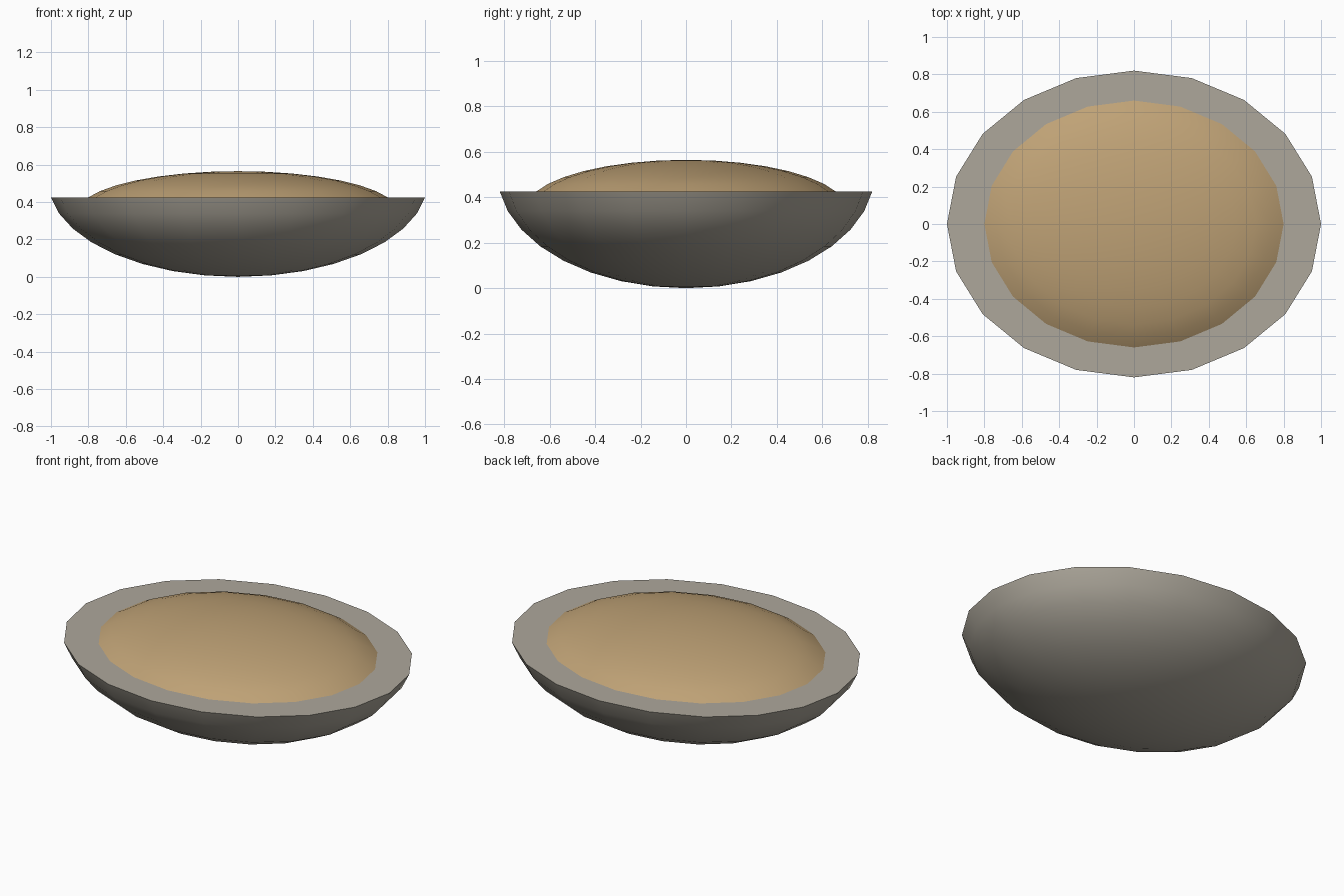
import bpy, bmesh
from math import sin, cos, pi, radians

if "Cube" in bpy.data.objects:
    bpy.data.objects.remove(bpy.data.objects["Cube"])

SIDES = 20
RIM_Z = 0.425


def cap(name, rx, ry, height, cut, rings, color, closed):
    """Elliptical cap rising (or hanging) from the rim plane; cut = latitude of the slice."""
    bm = bmesh.new()
    a0 = radians(cut)
    rows = []
    for i in range(rings):
        a = a0 + (pi / 2 - a0) * i / rings
        k = cos(a) / cos(a0)
        z = RIM_Z + height * (sin(a) - sin(a0)) / (1 - sin(a0))
        rows.append([bm.verts.new((rx * k * cos(2 * pi * j / SIDES),
                                   ry * k * sin(2 * pi * j / SIDES), z))
                     for j in range(SIDES)])
    pole = bm.verts.new((0, 0, RIM_Z + height))
    for j in range(SIDES):
        n = (j + 1) % SIDES
        for lo, hi in zip(rows, rows[1:]):
            bm.faces.new((lo[j], lo[n], hi[n], hi[j]))
        bm.faces.new((rows[-1][j], rows[-1][n], pole))
    if closed:
        bm.faces.new(rows[0])
    bmesh.ops.recalc_face_normals(bm, faces=bm.faces)
    if not closed and height > 0:
        top = max(bm.faces, key=lambda f: f.calc_center_median().z)
        if top.normal.z < 0:
            bmesh.ops.reverse_faces(bm, faces=bm.faces)
    me = bpy.data.meshes.new(name)
    bm.to_mesh(me)
    bm.free()
    ob = bpy.data.objects.new(name, me)
    bpy.context.collection.objects.link(ob)
    mat = bpy.data.materials.new(name)
    mat.diffuse_color = color
    mat.use_nodes = True
    mat.node_tree.nodes["Principled BSDF"].inputs["Base Color"].default_value = mat.diffuse_color
    me.materials.append(mat)
    bpy.context.view_layer.objects.active = ob
    bpy.ops.object.select_all(action='DESELECT')
    ob.select_set(True)
    bpy.ops.object.shade_smooth_by_angle(angle=radians(40))


# Stone shell with a flat rim
cap("shell", 1.0, 0.82, -RIM_Z, 9, 8, (0.42, 0.39, 0.33, 1), True)
# Domed filling rising out of the rim
cap("filling", 0.8, 0.66, 0.14, 20, 7, (0.52, 0.36, 0.18, 1), False)
